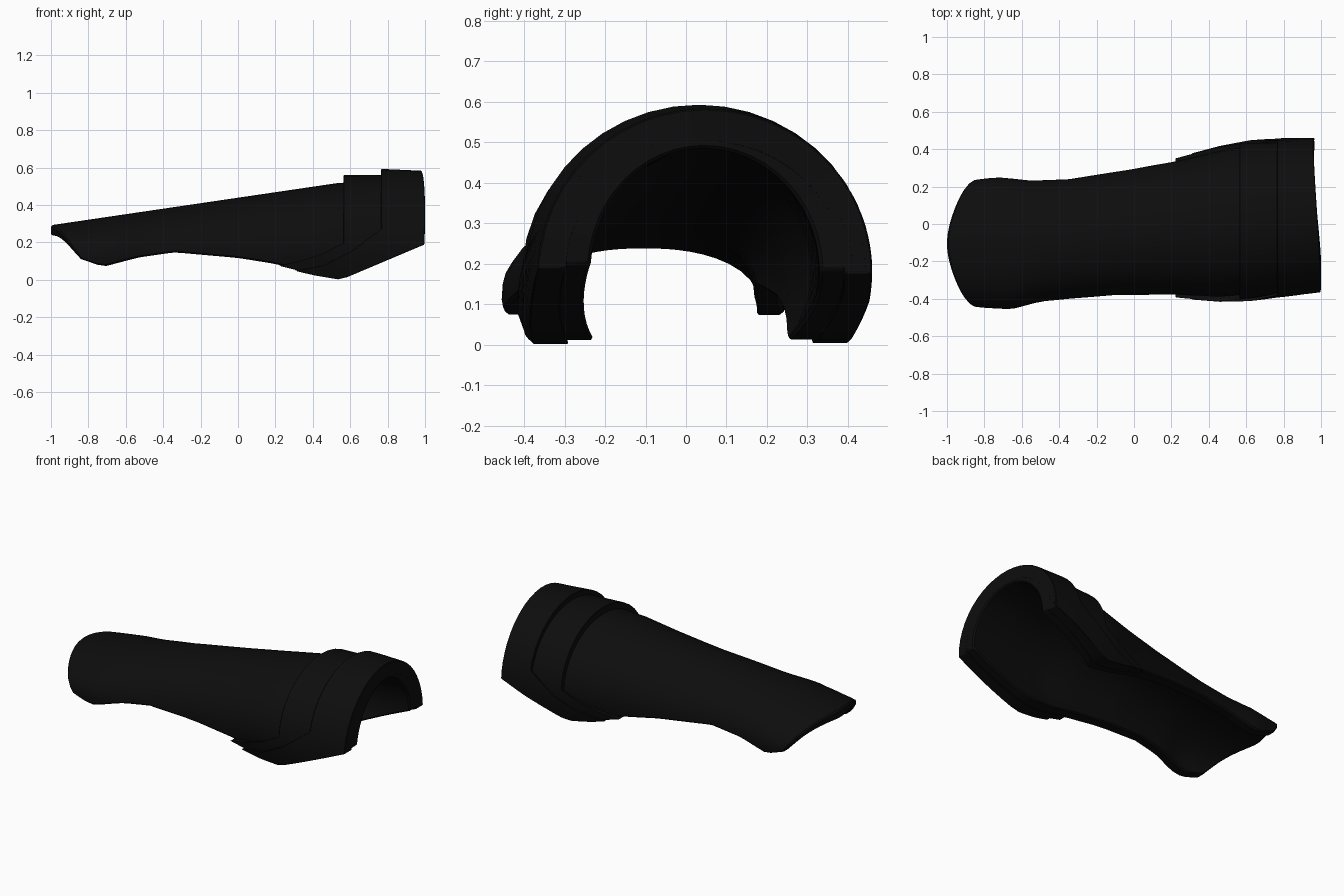
import bpy, bmesh
from math import sin, cos, asin, pi

cube = bpy.data.objects.get("Cube")
if cube:
    bpy.data.objects.remove(cube)

black = bpy.data.materials.new("matte black")
black.use_nodes = True
color = (0.004, 0.004, 0.004, 1)
black.diffuse_color = color
bsdf = black.node_tree.nodes["Principled BSDF"]
bsdf.inputs["Base Color"].default_value = color
bsdf.inputs["Roughness"].default_value = 0.8

# Profiles along the length: (x, value)
TOP = [(-1, .292), (.55, .52), (1, .522)]
BOTTOM = [(-1, .2), (-.88, .125), (-.72, .07), (-.53, .12), (-.34, .147),
          (0, .117), (.2, .085), (.4, .035), (.55, .01), (1, .2)]
LEFT = [(-1, .22), (-.88, .235), (-.72, .25), (-.55, .232), (-.35, .24), (0, .295),
        (.22, .335), (.5, .4), (.8, .42), (1, .42)]
RIGHT = [(-1, -.43), (-.85, -.445), (-.66, -.457), (-.5, -.415), (-.34, -.4),
         (-.1, -.38), (.22, -.377), (.45, -.39), (.6, -.375), (1, -.325)]
CENTRE = [(-1, .11), (-.3, .14), (0, .14), (.5, .18), (1, .18)]
WALL_SIDE = [(-1, .06), (0, .07), (.5, .095), (1, .09)]
WALL_TOP = [(-1, .055), (.55, .06), (1, .035)]


def at(table, x):
    """Straight-line reading of a profile."""
    x = min(max(x, table[0][0]), table[-1][0])
    for (xa, a), (xb, b) in zip(table, table[1:]):
        if x <= xb:
            return a + (b - a) * (x - xa) / (xb - xa)


def section(x, v, side, rise, drop):
    """Point on the arched cross-section, v = 0 left edge to 1 right edge."""
    left, right = at(LEFT, x) + side, at(RIGHT, x) - side
    zc = at(CENTRE, x)
    h = at(TOP, x) + rise - zc
    start = asin(max(-1, min(1, (at(BOTTOM, x) - drop - zc) / h)))
    a = start + (pi - 2 * start) * v
    return (x, (left + right) / 2 + (left - right) / 2 * cos(a), zc + h * sin(a))


def tip(v):
    return -1 + .16 * (2 * v - 1) ** 2


def mouth(v):
    return .98 + .02 * sin(2.2 * (2 * v - 1))


def band_start(x, sweep):
    """Band edge: straight over the top, swept forward at the lower edges."""
    return lambda v: x - sweep * max(0, (abs(2 * v - 1) - .75) / .25)


def shell(name, start, outer, inner, nu, nv=24, drop=0):
    """Closed arched shell between an outer and an inner skin."""
    bm = bmesh.new()
    skins = []
    for offset in (outer, inner):
        grid = []
        for i in range(nu + 1):
            row = []
            for j in range(nv + 1):
                v = j / nv
                x = start(v) + (mouth(v) - start(v)) * i / nu
                side, rise = offset(x)
                row.append(bm.verts.new(section(x, v, side, rise, drop)))
            grid.append(row)
        for i in range(nu):
            for j in range(nv):
                bm.faces.new((grid[i][j], grid[i + 1][j],
                              grid[i + 1][j + 1], grid[i][j + 1]))
        skins.append(grid)
    # join both skins around the open rim
    o, n = skins
    for k in (0, nu):
        for j in range(nv):
            bm.faces.new((o[k][j], o[k][j + 1], n[k][j + 1], n[k][j]))
    for k in (0, nv):
        for i in range(nu):
            bm.faces.new((o[i][k], o[i + 1][k], n[i + 1][k], n[i][k]))
    bmesh.ops.recalc_face_normals(bm, faces=bm.faces)
    mesh = bpy.data.meshes.new(name)
    bm.to_mesh(mesh)
    bm.free()
    mesh.materials.append(black)
    obj = bpy.data.objects.new(name, mesh)
    bpy.context.collection.objects.link(obj)
    bevel = obj.modifiers.new("soft rim", 'BEVEL')
    bevel.width = .008
    bevel.limit_method = 'ANGLE'
    bevel.angle_limit = .8
    bpy.ops.object.select_all(action='DESELECT')
    obj.select_set(True)
    bpy.context.view_layer.objects.active = obj
    bpy.ops.object.shade_smooth_by_angle(angle=.6)


# Main guard, then the two raised bands at the wide end
shell("guard_shell", tip, lambda x: (0, 0),
      lambda x: (-at(WALL_SIDE, x), -at(WALL_TOP, x)), 40)
shell("lower_band", band_start(.565, .345), lambda x: (.026, .04),
      lambda x: (-.03, -.02), 14, drop=.005)
shell("upper_band", band_start(.765, .46), lambda x: (.04, .073 - .05 * max(0, x - .75)),
      lambda x: (-.03, -.02), 12, drop=.01)
